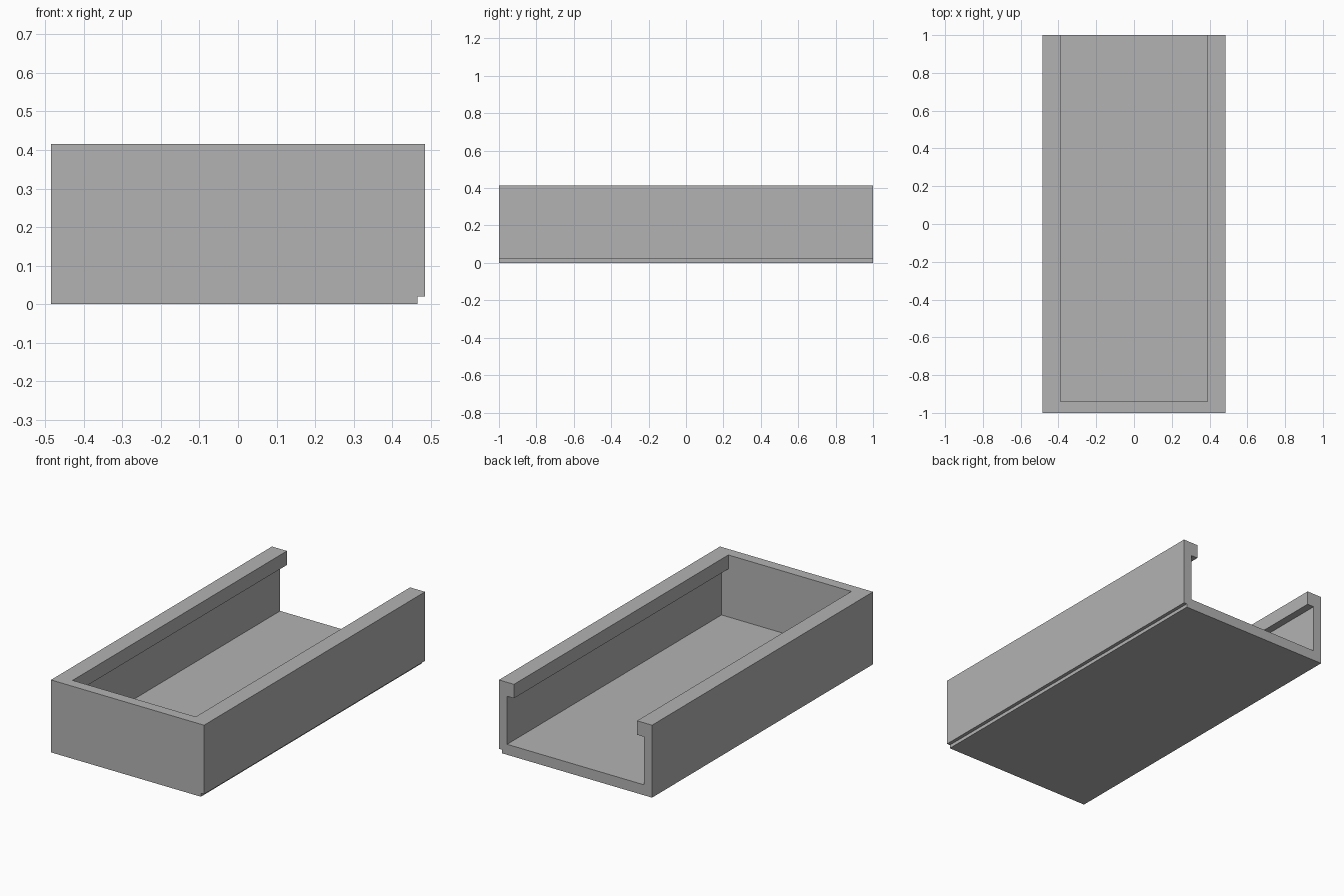
import bpy
import bmesh

cube = bpy.data.objects.get("Cube")
if cube:
    bpy.data.objects.remove(cube, do_unlink=True)

grey = bpy.data.materials.new("plain grey")
grey.use_nodes = True
grey.diffuse_color = (0.45, 0.45, 0.45, 1)
grey.node_tree.nodes["Principled BSDF"].inputs["Base Color"].default_value = grey.diffuse_color

# Main dimensions
W, H = 0.485, 0.415          # half width, height
WALL, FLOOR = 0.052, 0.06    # side wall and floor thickness
LIP_X, LIP_Z = 0.39, 0.335   # inner edge and underside of the rails
FRONT, INNER, BACK = -1, -0.94, 1
NOTCH = 0.02                 # groove along the lower left edge


def extrude_profile(name, profile, y0, y1):
    """Sweep an XZ outline along y into a solid."""
    bm = bmesh.new()
    face = bm.faces.new([bm.verts.new((x, y0, z)) for x, z in profile])
    swept = bmesh.ops.extrude_face_region(bm, geom=[face])["geom"]
    verts = [v for v in swept if isinstance(v, bmesh.types.BMVert)]
    bmesh.ops.translate(bm, verts=verts, vec=(0, y1 - y0, 0))
    bmesh.ops.recalc_face_normals(bm, faces=bm.faces)
    mesh = bpy.data.meshes.new(name)
    bm.to_mesh(mesh)
    bm.free()
    mesh.materials.append(grey)
    obj = bpy.data.objects.new(name, mesh)
    bpy.context.collection.objects.link(obj)
    return obj


# Solid block with the notched lower edge
outer = [(-W, 0), (W - NOTCH, 0), (W - NOTCH, NOTCH), (W, NOTCH), (W, H), (-W, H)]
tray = extrude_profile("sliding_tray", outer, FRONT, BACK)

# Channel cutter: wide below, narrower between the top rails, open at the back
half = [(W - WALL, FLOOR), (W - WALL, LIP_Z), (LIP_X, LIP_Z), (LIP_X, H + 0.1)]
channel = half + [(-x, z) for x, z in reversed(half)]
cutter = extrude_profile("channel_cutter", channel, INNER, BACK + 0.1)
cutter.hide_render = True
cutter.hide_viewport = True
cutter.display_type = 'WIRE'

cut = tray.modifiers.new("channel", 'BOOLEAN')
cut.operation = 'DIFFERENCE'
cut.solver = 'EXACT'
cut.object = cutter
